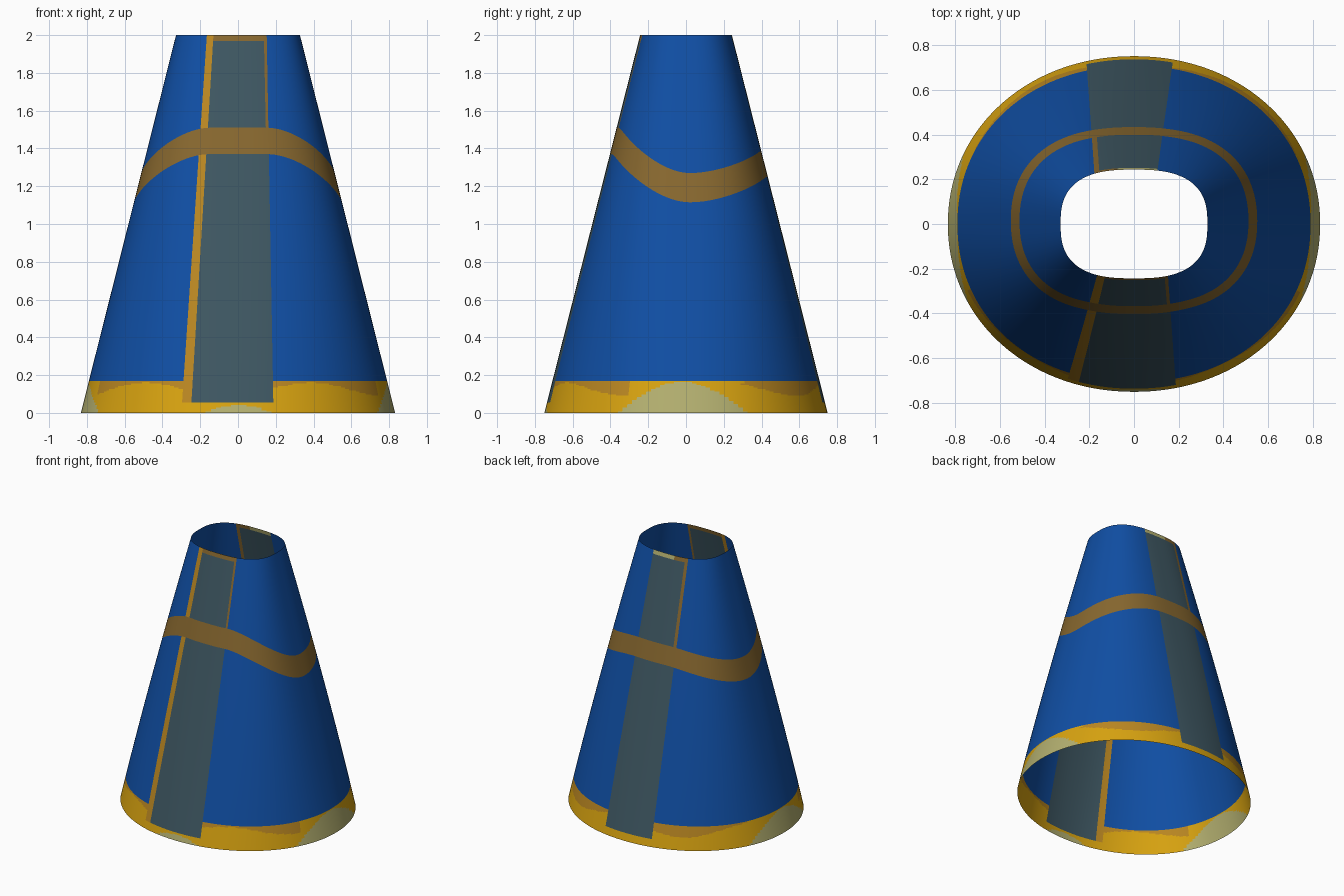
import bpy, math

if "Cube" in bpy.data.objects:
    bpy.data.objects.remove(bpy.data.objects["Cube"])

H = 2.0
HEM = 0.17

def srgb(r, g, b):
    f = lambda c: c / 12.92 if c <= 0.04045 else ((c + 0.055) / 1.055) ** 2.4
    return tuple(f(c / 255) for c in (r, g, b)) + (1.0,)

COLOURS = [("blue", (16, 79, 165)), ("yellow", (216, 163, 16)),
           ("mustard", (186, 135, 34)), ("slate", (62, 87, 98)),
           ("brown", (136, 104, 47)), ("pale_olive", (180, 176, 112))]
BLUE, YELLOW, MUSTARD, SLATE, BROWN, PALE = range(6)

def lerp(a, b, s):
    return a + (b - a) * s

def smooth(s):
    s = max(0.0, min(1.0, s))
    return s * s * (3 - 2 * s)

# cross-section: oval at the hem, boxier oval at the waist
def section(z):
    s = z / H
    return lerp(0.832, 0.328, s), lerp(0.75, 0.243, s), lerp(2.06, 2.7, s)

def point(t, z):
    a, b, n = section(z)
    u, v = math.sin(t), -math.cos(t)
    k = (abs(u) ** n + abs(v) ** n) ** (-1 / n)
    return a * k * u, b * k * v, z

def angle_at(x, z, back):
    a, b, n = section(z)
    u = x / a
    v = (1 - abs(u) ** n) ** (1 / n)
    return math.atan2(u, -v if back else v) % (2 * math.pi)

# vertical seam lines: (x at the hem, x at the waist, on the back), column count to next
SEAMS = [((-0.300, -0.165, False), 3), ((-0.250, -0.130, False), 16),
         ((0.178, 0.137, False), 1), ((0.188, 0.152, False), 80),
         ((0.175, 0.105, True), 16), ((-0.190, -0.155, True), 1),
         ((-0.213, -0.177, True), 80)]

def columns(z):
    knots = [angle_at(lerp(p[0], p[1], z / H), z, p[2]) for p, _ in SEAMS]
    for i in range(1, len(knots)):          # angles must grow around the ring
        while knots[i] < knots[i - 1]:
            knots[i] += 2 * math.pi
    knots.append(knots[0] + 2 * math.pi)
    out = []
    for i, (_, n) in enumerate(SEAMS):
        out += [lerp(knots[i], knots[i + 1], j / n) for j in range(n)]
    return out

strip = [i for i, (_, n) in enumerate(SEAMS) for _ in range(n)]

# wavy band edges by angle from the front
def band(t):
    d = math.degrees(abs((t + math.pi) % (2 * math.pi) - math.pi))
    if d < 93:
        s = smooth((d - 17) / 76)
        return lerp(1.37, 1.115, s), lerp(1.51, 1.27, s)
    s = smooth((d - 93) / 75)
    return lerp(1.115, 1.25, s), lerp(1.27, 1.385, s)

ROWS = [(0, 0.055, 8), (0.055, HEM, 16), (HEM, "low", 20), ("low", "high", 5),
        ("high", 1.97, 14), (1.97, H, 2)]
zone = [i for i, r in enumerate(ROWS) for _ in range(r[2])]

def level(k, t):
    low, high = band(t)
    val = lambda v: low if v == "low" else high if v == "high" else v
    for a, b, n in ROWS:
        if k <= n:
            return lerp(val(a), val(b), k / n)
        k -= n

# colour rule by seam strip, height zone and position
def colour(c, r, x, y, z):
    s, q = strip[c], zone[r]
    if q == 3:
        return BROWN
    if q == 5 and s in (1, 2):
        return BROWN
    if q == 5 and s in (4, 5):
        return PALE if x > -0.07 else BROWN
    if q >= 1 and s in (1, 4):
        return SLATE
    if s in (2, 5) and q >= 1:
        return BROWN if q >= 4 else SLATE
    if q <= 1:
        if abs(x) > 0.6 and z < 0.165 * (1 - (abs(y + 0.02) / 0.34) ** 1.8):
            return PALE
        if y < 0 and z < 0.04 * (1 - (x / 0.18) ** 2):
            return PALE
        t = math.atan2(x, -y)
        if z > 0.125 - 0.035 * math.cos(5 * t + 0.4) and abs(y) > 0.3:
            return MUSTARD
        return MUSTARD if s == 0 and q == 1 else YELLOW
    return MUSTARD if s == 0 else BLUE

# open flared skirt shell
nc, nr = len(strip), len(zone)
base = columns(1.3)
verts, faces, mats = [], [], []
for k in range(nr + 1):
    for c in range(nc):
        z = level(k, base[c])
        verts.append(point(columns(z)[c], z))
for k in range(nr):
    for c in range(nc):
        d = (c + 1) % nc
        f = (k * nc + c, k * nc + d, (k + 1) * nc + d, (k + 1) * nc + c)
        mid = [sum(verts[i][ax] for i in f) / 4 for ax in range(3)]
        faces.append(f)
        mats.append(colour(c, k, *mid))

mesh = bpy.data.meshes.new("skirt")
mesh.from_pydata(verts, [], faces)
for name, rgb in COLOURS:
    m = bpy.data.materials.new(name)
    m.diffuse_color = srgb(*rgb)
    m.use_nodes = True
    m.node_tree.nodes["Principled BSDF"].inputs["Base Color"].default_value = m.diffuse_color
    mesh.materials.append(m)
for p, m in zip(mesh.polygons, mats):
    p.material_index = m
    p.use_smooth = True
mesh.update()
skirt = bpy.data.objects.new("skirt", mesh)
bpy.context.collection.objects.link(skirt)
